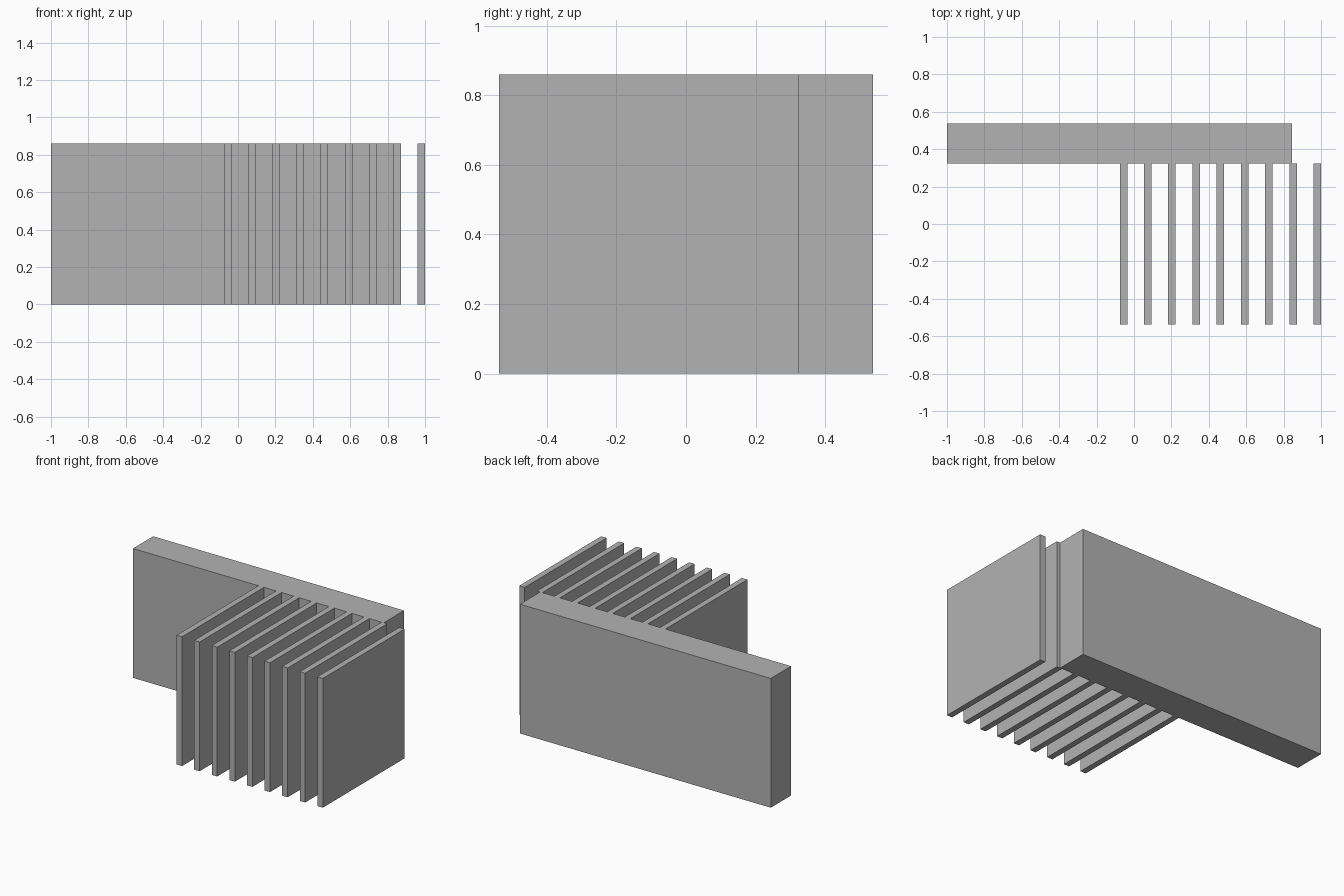
import bpy

# Remove the default cube
cube = bpy.data.objects.get("Cube")
if cube:
    bpy.data.objects.remove(cube, do_unlink=True)

HEIGHT = 0.86
DEPTH = 0.537
SPLIT = 0.324      # plane where the fins meet the back slab
FIN_WIDTH = 0.04
FIN_COUNT = 9
FIRST_FIN, LAST_FIN = -0.056, 0.98

# Single grey material
grey = bpy.data.materials.new("plain_grey")
grey.use_nodes = True
colour = (0.45, 0.45, 0.45, 1)
grey.diffuse_color = colour
grey.node_tree.nodes["Principled BSDF"].inputs["Base Color"].default_value = colour


def box(name, x0, x1, y0, y1):
    """Flat-shaded block standing on the ground."""
    bpy.ops.mesh.primitive_cube_add(
        size=1, location=((x0 + x1) / 2, (y0 + y1) / 2, HEIGHT / 2))
    ob = bpy.context.object
    ob.name = name
    ob.scale = (x1 - x0, y1 - y0, HEIGHT)
    bpy.ops.object.transform_apply(location=False, rotation=False, scale=True)
    ob.data.materials.append(grey)
    return ob


# Long slab along the back
box("back_slab", -1, 0.846, SPLIT, DEPTH)

# Row of parallel fins reaching forward from the slab
step = (LAST_FIN - FIRST_FIN) / (FIN_COUNT - 1)
for i in range(FIN_COUNT):
    x = FIRST_FIN + i * step
    box(f"fin_{i + 1}", x - FIN_WIDTH / 2, x + FIN_WIDTH / 2, -DEPTH, SPLIT)
